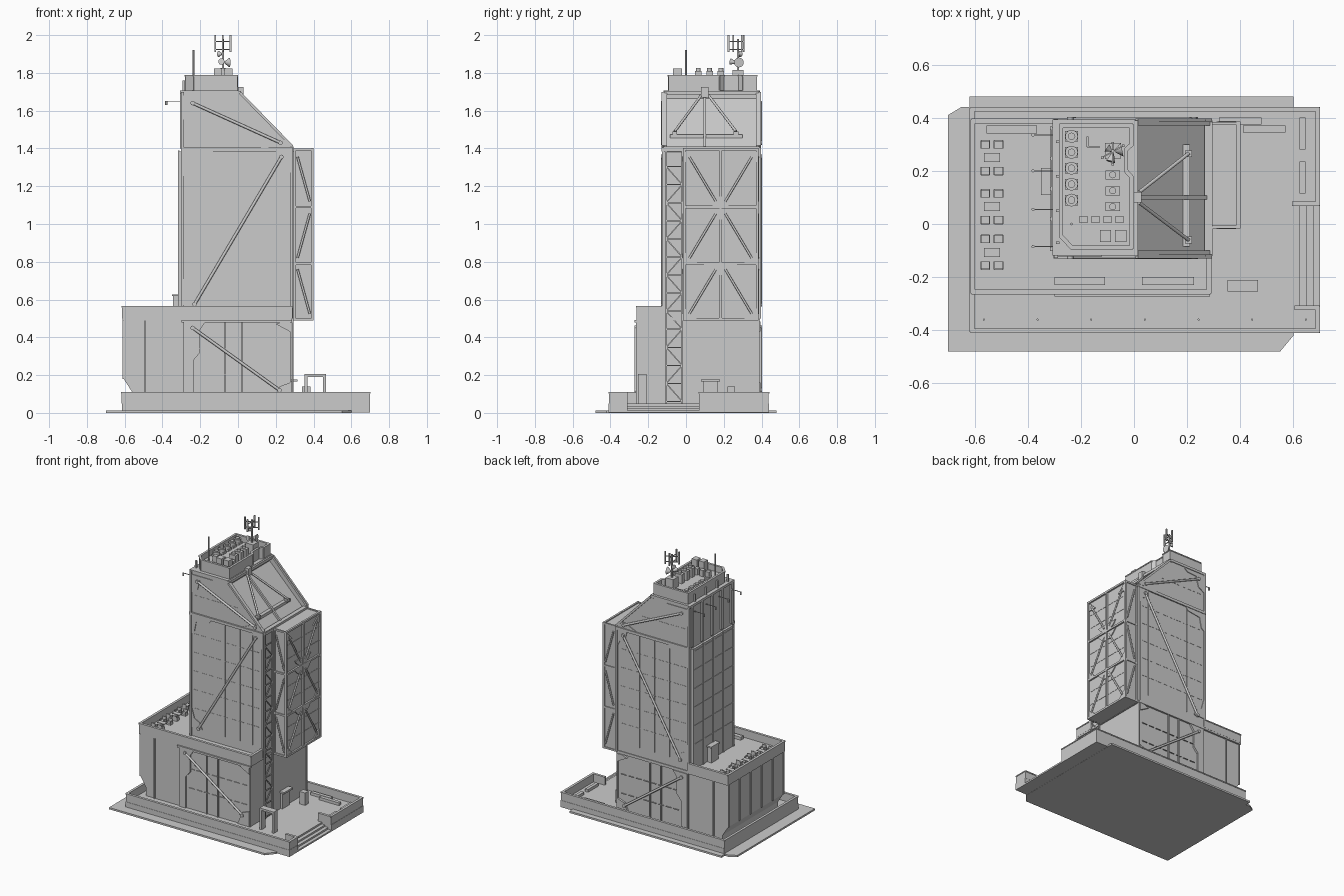
import bpy, bmesh, math
from mathutils import Vector, Matrix

parts, rounds = {}, set()

def bm_of(name):
    return parts.setdefault(name, bmesh.new())

def box(name, x0, x1, y0, y1, z0, z1):
    m = Matrix.Translation(((x0+x1)/2, (y0+y1)/2, (z0+z1)/2)) @ Matrix.Diagonal((x1-x0, y1-y0, z1-z0, 1))
    bmesh.ops.create_cube(bm_of(name), size=1, matrix=m)

def cbox(name, x, y, z, sx, sy, sz):
    """Box standing on height z, centred on x, y."""
    box(name, x-sx/2, x+sx/2, y-sy/2, y+sy/2, z, z+sz)

def prism(name, pts, axis, a, b):
    """Extrude a 2D outline from a to b along an axis."""
    put = {'x': lambda p, c: (c, *p), 'y': lambda p, c: (p[0], c, p[1]), 'z': lambda p, c: (*p, c)}[axis]
    bm = bm_of(name)
    lo, hi = [[bm.verts.new(put(p, c)) for p in pts] for c in (a, b)]
    bm.faces.new(lo)
    bm.faces.new(hi[::-1])
    for i in range(len(pts)):
        j = (i+1) % len(pts)
        bm.faces.new((lo[i], hi[i], hi[j], lo[j]))

def along(p, q):
    p, q = Vector(p), Vector(q)
    d = q-p
    return Matrix.Translation((p+q)/2) @ d.to_track_quat('Z', 'Y').to_matrix().to_4x4(), d.length

def bar(name, p, q, w=.012):
    m, n = along(p, q)
    bmesh.ops.create_cube(bm_of(name), size=1, matrix=m @ Matrix.Diagonal((w, w, n, 1)))

def tube(name, p, q, r, r2=None, seg=10):
    rounds.add(name)
    m, n = along(p, q)
    bmesh.ops.create_cone(bm_of(name), cap_ends=True, segments=seg, radius1=r,
                          radius2=r if r2 is None else r2, depth=n, matrix=m)

def wall(name, pts, z0, z1, t=.012):
    """Upright wall with a coping along a ground-plan path."""
    for h0, h1, w in ((z0, z1-.008, t), (z1-.008, z1, t+.006)):
        for p, q in zip(pts, pts[1:]):
            m, n = along((*p, (h0+h1)/2), (*q, (h0+h1)/2))
            d = Vector(q)-Vector(p)
            m = Matrix.Translation(m.translation) @ Matrix.Rotation(math.atan2(d.y, d.x), 4, 'Z')
            bmesh.ops.create_cube(bm_of(name), size=1, matrix=m @ Matrix.Diagonal((n+t*.9, w, h1-h0, 1)))

# Site: pavement, plinth, steps and plaza wall
prism('pavement', [(-.70, -.48), (.55, -.48), (.6, -.42), (.6, .48), (-.62, .48), (-.62, .44), (-.65, .44), (-.70, .41)], 'z', 0, .013)
prism('plinth', [(-.615, -.41), (.7, -.41), (.7, -.31), (.6, -.31), (.6, .07), (.7, .07), (.7, .44), (-.615, .44)], 'z', .001, .05)
for i in range(4):
    box('entrance_steps', .59, .625+i*.025, -.31, .07, .001, .05-i*.0125)
wall('plaza_wall', [(.61, -.315), (.692, -.315), (.692, -.402), (-.61, -.402), (-.61, .432), (.692, .432), (.692, .076), (.6, .076)], .05, .11)
for i in range(7):
    tube('plaza_lights', (-.565+i*.202, -.36, .05), (-.565+i*.202, -.36, .062), .004)
for x0, x1, y0, y1 in ((.32, .48, .375, .4), (.41, .57, .345, .37), (.622, .645, .28, .4), (.622, .645, .115, .235)):
    box('benches', x0, x1, y0, y1, .05, .07)
for x in (.36, .458):
    box('entrance_portal', x-.008, x+.008, -.255, -.21, .05, .205)
box('entrance_portal', .352, .466, -.255, -.21, .19, .205)
box('kiosk', .34, .385, .22, .26, .05, .14)
box('door_canopy', .28, .315, .08, .18, .165, .178)
box('entrance_door', .28, .294, .09, .17, .05, .165)

# Podium
prism('podium', [(-.605, .49), (-.605, .18), (-.56, .11), (-.56, .05), (.28, .05), (.28, .49)], 'y', -.255, .38)
box('podium_roof', -.612, .287, -.262, .393, .488, .508)
wall('podium_parapet', [(.282, -.12), (.282, -.256), (-.607, -.256), (-.607, .388), (-.3, .388)], .5, .566)
for x in (-.49, -.285, -.07, .02, .28):
    for y in (-.258, .384):
        cbox('podium_mullions', x, y, .05, .008, .012, .44)
for i in range(6):
    cbox('podium_mullions', -.607, -.25+i*.126, .18, .01, .008, .31)
for x0, x1, y0, y1 in ((-.3, -.11, -.23, -.2), (.03, .225, -.23, -.2), (-.555, -.365, .34, .37)):
    box('roof_planters', x0, x1, y0, y1, .505, .53)

# Terrace tables and chairs
for y in (.25, .065, -.107):
    cbox('terrace_tables', -.535, y, .528, .06, .034, .005)
    cbox('terrace_tables', -.535, y, .505, .012, .012, .025)
    for x in (-.56, -.51):
        for s in (-1, 1):
            cy = y+s*.05
            cbox('terrace_chairs', x, cy, .508, .032, .03, .014)
            cbox('terrace_chairs', x, cy+s*.014, .515, .032, .006, .03)
            for a in (-.016, .016):
                cbox('terrace_chairs', x+a, cy, .508, .005, .03, .025)
box('terrace_door_house', -.345, -.29, .12, .2, .505, .625)
box('terrace_door_house', -.35, -.29, .11, .21, .618, .628)

# Tower core with recessed sloping roof, side walls standing proud of the slope
prism('tower_core', [(-.295, .05), (.28, .05), (.28, 1.38), (-.005, 1.665), (-.005, 1.7), (-.295, 1.7)], 'y', -.105, .375)
for y0, y1 in ((-.118, -.1), (.37, .388)):
    prism('gable_walls', [(-.3, .5), (.286, .5), (.286, 1.415), (.01, 1.70), (-.3, 1.70)], 'y', y0, y1)
for y in (-.122, .39):
    box('floor_bands', -.303, .29, y-.007, y+.007, 1.385, 1.405)
    for x in (-.294, .283):
        cbox('corner_posts', x, y, .5, .014, .012, .9)
    cbox('corner_posts', -.294, y, 1.4, .014, .012, .3)
    bar('slope_edges', (.288, y, 1.41), (.01, y, 1.695), .014)
box('slope_sill', .265, .295, -.12, .39, 1.385, 1.41)
box('slope_head', -.01, .015, -.12, .39, 1.685, 1.705)

# Slope bracing
bar('slope_beam', (.275, .1, 1.40), (.0, .1, 1.675), .014)
for y, q in ((.12, .265), (.08, -.06)):
    tube('slope_braces', (.02, y, 1.68), (.205, q, 1.49), .007)
    cbox('slope_braces', .205, q, 1.465, .025, .025, .025)
box('slope_catwalk', .165, .21, -.085, .3, 1.455, 1.475)

# Facade braces, gusset plates and panel joints on front and back
gussets = [[(-.288, 1.385), (-.13, 1.385), (-.145, 1.36), (-.25, 1.345), (-.265, 1.27), (-.288, 1.25)],
           [(.28, 1.385), (.2, 1.385), (.215, 1.33), (.255, 1.31), (.28, 1.26)],
           [(-.288, .57), (-.2, .57), (-.225, .62), (-.265, .64), (-.288, .72)],
           [(-.288, 1.68), (-.12, 1.68), (-.145, 1.66), (-.22, 1.655), (-.24, 1.58), (-.288, 1.55)],
           [(.28, 1.41), (.27, 1.44), (.22, 1.45), (.12, 1.405)]]
podium_gussets = [[(-.285, .485), (-.17, .485), (-.2, .44), (-.2, .32), (-.235, .28), (-.235, .05), (-.285, .05)],
                  [(.275, .485), (.24, .485), (.2, .47), (.275, .43)], [(.275, .05), (.275, .16), (.22, .14), (.18, .05)]]

def brace(y, s, p, q):
    tube('facade_braces', (p[0], y+s*.006, p[1]), (q[0], y+s*.006, q[1]), .008)
    for e in (p, q):
        tube('brace_pins', (e[0], y-s*.004, e[1]), (e[0], y+s*.014, e[1]), .012)

for y, py, s in ((-.118, -.259, -1), (.388, .388, 1)):
    brace(y, s, (.23, 1.355), (-.23, .575))
    brace(y, s, (-.24, 1.64), (.225, 1.43))
    brace(py, s, (-.24, .45), (.22, .12))
    for g in gussets:
        prism('gusset_plates', g, 'y', y-.001*s, y+.005*s)
    for g in podium_gussets:
        prism('podium_gussets', g, 'y', py-.01*s, py+.006*s)
    for x in (-.14, -.02, .1, .2):
        cbox('facade_joints', x, y, .57, .003, .004, .81)
    for k in range(5):
        for j in range(9):
            cbox('facade_joints', -.25+j*.06, y, .71+k*.135, .04, .004, .003)
    for j in range(8):
        cbox('facade_joints', -.25+j*.045, y, 1.53, .03, .004, .003)
    for k in (.2, .34):
        for j in range(8):
            cbox('podium_joints', -.19+j*.06, py-.002*s, k, .04, .008, .003)
box('podium_front_frame', -.3, .287, -.272, -.25, .478, .492)

# Left side: cladding slab with ribs, and upper louvre columns
box('left_cladding', -.312, -.29, -.1, .365, .51, 1.385)
for i in range(5):
    cbox('left_ribs', -.313, -.095+i*.114, .51, .008, .012, .88)
    cbox('left_upper_ribs', -.3, -.095+i*.114, 1.4, .014, .02, .29)
for k in range(6):
    box('left_ribs', -.315, -.305, -.1, .365, .69+k*.135, .694+k*.135)
for y in (.335, .2, .055, -.085):
    bar('lamp_arms', (-.3, y, 1.65), (-.38, y, 1.65), .004)
    tube('lamp_heads', (-.38, y, 1.652), (-.38, y, 1.63), .006)

# Lattice ladder column on the right side
for y in (-.105, -.02):
    bar('lattice_column', (.29, y, .05), (.29, y, 1.4), .01)
for i in range(14):
    z = .06+i*.0957
    bar('lattice_column', (.29, -.105, z), (.29, -.02, z), .006)
    if i < 13:
        a, b = (-.105, -.02) if i % 2 else (-.02, -.105)
        bar('lattice_column', (.29, a, z), (.29, b, z+.0957), .006)
box('lattice_column', .275, .297, -.115, -.01, 1.385, 1.405)

# Hanging bay with frame and braces
levels = (.495, .79, 1.09, 1.395)
box('bay_body', .28, .388, -.008, .378, .49, 1.395)
for y in (-.01, .183, .378):
    bar('bay_frame', (.393, y, .49), (.393, y, 1.403), .014)
for y in (-.01, .378):
    bar('bay_frame', (.3, y, .49), (.3, y, 1.4), .012)
for z in levels:
    bar('bay_frame', (.393, -.015, z), (.393, .385, z), .014)
    for y in (-.01, .378):
        bar('bay_frame', (.285, y, z), (.395, y, z), .012)
for i, z in enumerate(levels[:3]):
    t, b = z+.265, z+.03
    for s in (-1, 1):
        e, c = .183+s*.165, .183+s*.025
        (zt, zb) = (b, t) if i == 2 else (t, b)
        tube('bay_braces', (.394, c, zt), (.394, e, zb), .006)
        prism('bay_gussets', [(.183, zt-.03), (.183, zt+.025), (.183+s*.09, zt+.025), (.183+s*.07, zt), (.183+s*.03, zt-.03)], 'x', .386, .395)
        prism('bay_gussets', [(.183+s*.193, zb-.028), (.183+s*.193, zb+.03), (.183+s*.17, zb+.02), (.183+s*.12, zb-.028)], 'x', .386, .395)
    for y in (-.014, .382):
        p, q = (.315, .38) if i != 1 else (.38, .315)
        tube('bay_braces', (p, y, t), (q, y, b), .006)
    for k in (.1, .2):
        box('bay_joints', .385, .39, 0, .375, z+k, z+k+.003)

# Roof crown
box('crown_ledge', -.307, .003, -.118, .393, 1.69, 1.708)
ring = [(-.275, .37), (-.275, -.045), (-.235, -.088), (-.008, -.088), (-.008, .175), (-.03, .2), (-.03, .28), (-.008, .3), (-.008, .37)]
prism('crown_deck', ring, 'z', 1.7, 1.745)
wall('crown_parapet', ring+ring[:1], 1.705, 1.79, .01)
for y in (-.1, .02, .15, .28):
    cbox('crown_brackets', -.287, y+.03, 1.7, .012, .01, .06)
box('roof_hoist', .0, .028, .08, .12, 1.67, 1.725)

# Roof equipment
for i in range(5):
    y = .09+i*.06
    tube('roof_fans', (-.235, y, 1.745), (-.235, y, 1.78), .024, seg=16)
    tube('roof_fans', (-.235, y, 1.78), (-.235, y, 1.788), .014, seg=12)
    cbox('roof_fan_bases', -.235, y, 1.743, .05, .04, .015)
for i in range(3):
    cbox('chillers', -.08, .065+i*.06, 1.74, .055, .034, .07)
    tube('chiller_caps', (-.08, .065+i*.06, 1.81), (-.08, .065+i*.06, 1.825), .013, seg=12)
for i in range(4):
    cbox('vent_boxes', -.19+i*.045, .017, 1.74, .03, .028, .05)
for x in (-.107, -.05):
    cbox('tank_boxes', x, -.045, 1.74, .042, .045, .083)
tube('whip_antenna', (-.235, .0, 1.74), (-.235, .0, 1.92), .005)
bar('roof_pipe', (-.175, .29, 1.75), (-.175, .33, 1.75), .006)
bar('roof_pipe', (-.175, .29, 1.75), (-.13, .29, 1.75), .006)

# Antenna mast with dishes and panel aerials
mx, my = -.08, .275
cbox('mast_base', mx, my, 1.74, .06, .06, .075)
tube('mast', (mx, my, 1.74), (mx, my, 1.98), .006)
tube('dishes', (mx+.01, my, 1.855), (mx+.035, my+.005, 1.855), .006, .026, 16)
tube('dishes', (mx, my-.01, 1.855), (mx-.008, my-.04, 1.86), .005, .017, 16)
tube('dishes', (mx-.005, my, 1.9), (mx-.022, my+.012, 1.9), .004, .016, 16)
for z in (1.925, 1.965):
    bar('mast_arms', (mx-.04, my-.025, z), (mx+.04, my+.02, z), .005)
    bar('mast_arms', (mx, my-.045, z), (mx, my+.03, z), .005)
for dx, dy in ((-.04, -.025), (.04, .02), (0, -.05), (0, .03)):
    cbox('panel_aerials', mx+dx, my+dy, 1.91, .009, .009, .09)

# Turn every collected part into an object
for name, bm in parts.items():
    bmesh.ops.recalc_face_normals(bm, faces=bm.faces)
    me = bpy.data.meshes.new(name)
    bm.to_mesh(me)
    bm.free()
    ob = bpy.data.objects.new(name, me)
    bpy.context.collection.objects.link(ob)
    if name in rounds:
        bpy.ops.object.select_all(action='DESELECT')
        ob.select_set(True)
        bpy.context.view_layer.objects.active = ob
        bpy.ops.object.shade_smooth_by_angle(angle=math.radians(40))
